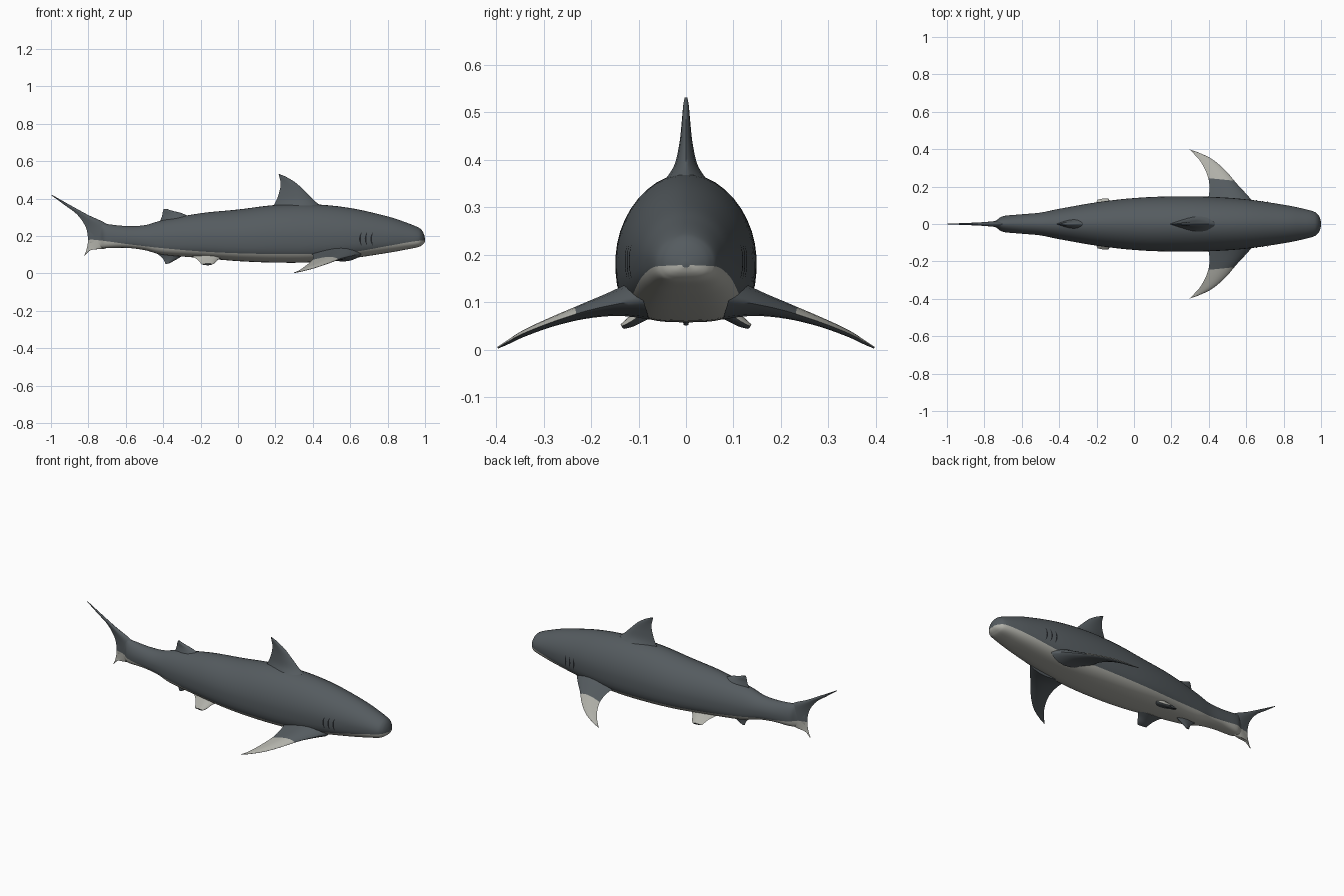
import bpy, bmesh, math
from mathutils import Vector

cube = bpy.data.objects.get("Cube")
if cube:
    bpy.data.objects.remove(cube, do_unlink=True)


def material(name, rgb):
    m = bpy.data.materials.new(name)
    m.use_nodes = True
    m.diffuse_color = (*rgb, 1)
    m.node_tree.nodes["Principled BSDF"].inputs["Base Color"].default_value = (*rgb, 1)
    return m


SLATE = material("slate grey skin", (0.09, 0.105, 0.115))
PALE = material("pale belly", (0.44, 0.44, 0.40))
SLIT = material("dark gill", (0.015, 0.017, 0.02))


def finish(bm, name, mats, angle=60):
    bmesh.ops.recalc_face_normals(bm, faces=bm.faces)
    me = bpy.data.meshes.new(name)
    bm.to_mesh(me)
    bm.free()
    for m in mats:
        me.materials.append(m)
    ob = bpy.data.objects.new(name, me)
    bpy.context.collection.objects.link(ob)
    bpy.ops.object.select_all(action="DESELECT")
    ob.select_set(True)
    bpy.context.view_layer.objects.active = ob
    bpy.ops.object.shade_smooth_by_angle(angle=math.radians(angle))
    return ob


def mirror_y(ob):
    mod = ob.modifiers.new("mirror", "MIRROR")
    mod.use_axis = (False, True, False)
    mod.use_mirror_merge = False


def smooth_rows(rows, steps):
    """Catmull-Rom through rows of numbers."""
    out = []
    for i in range(len(rows) - 1):
        p = [rows[max(i - 1, 0)], rows[i], rows[i + 1], rows[min(i + 2, len(rows) - 1)]]
        for s in range(steps):
            t = s / steps
            out.append([b + 0.5 * t * (c - a + t * (2*a - 5*b + 4*c - d + t * (3*(b - c) + d - a)))
                        for a, b, c, d in zip(*p)])
    return out + [list(rows[-1])]


def bridge(bm, rings, paint=None):
    for r0, r1 in zip(rings, rings[1:]):
        n = len(r0)
        for k in range(n):
            f = bm.faces.new((r0[k], r0[(k + 1) % n], r1[(k + 1) % n], r1[k]))
            f.material_index = paint(k) if paint else 0
    return [bm.faces.new(rings[0]), bm.faces.new(rings[-1])]


# Body stations: x, half width, top, bottom, height of colour line
stations = [
    (-0.79, 0.006, 0.24, 0.16, 0.182), (-0.74, 0.018, 0.27, 0.14, 0.177),
    (-0.70, 0.042, 0.264, 0.135, 0.172), (-0.60, 0.052, 0.254, 0.137, 0.158),
    (-0.50, 0.061, 0.258, 0.125, 0.146), (-0.40, 0.081, 0.285, 0.10, 0.135),
    (-0.20, 0.116, 0.322, 0.083, 0.118), (0.0, 0.139, 0.342, 0.066, 0.108),
    (0.2, 0.148, 0.366, 0.058, 0.104), (0.4, 0.146, 0.37, 0.06, 0.104),
    (0.6, 0.132, 0.35, 0.08, 0.113), (0.8, 0.103, 0.305, 0.11, 0.147),
    (0.9, 0.083, 0.272, 0.128, 0.165), (0.96, 0.067, 0.248, 0.14, 0.174),
    (0.982, 0.052, 0.232, 0.15, 0.176), (0.994, 0.032, 0.21, 0.161, 0.177),
    (1.0, 0.008, 0.186, 0.173, 0.178),
]
UP, LOW = 1.9, 3.0          # roundness of back and belly
N_UP, N_LOW = 14, 8
body_rows = smooth_rows(stations, 6)


def centre(top, bottom):
    return bottom + 0.42 * (top - bottom)


def ring_points(x, w, top, bottom, line):
    zc = centre(top, bottom)
    drop = min(max((zc - line) / (zc - bottom), 0.02), 0.95)
    a0 = math.asin(drop ** (LOW / 2))
    angles = [math.pi/2 - (math.pi/2 + a0) * i / N_UP for i in range(N_UP)]
    angles += [-a0 - (math.pi/2 - a0) * i / N_LOW for i in range(N_LOW + 1)]
    half = []
    for a in angles:
        e, h = (2 / UP, top - zc) if a >= 0 else (2 / LOW, zc - bottom)
        s, c = math.sin(a), max(math.cos(a), 0)
        half.append((x, w * c ** e, zc + math.copysign(h * abs(s) ** e, s)))
    return half + [(px, -py, pz) for px, py, pz in half[-2:0:-1]]


bm = bmesh.new()
rings = [[bm.verts.new(p) for p in ring_points(*row)] for row in body_rows]
total = len(rings[0])
bridge(bm, rings, lambda k: int(N_UP <= k < total - N_UP))
finish(bm, "body", (SLATE, PALE))


def side_y(x, z):
    """Half width of the body at a given point of its side."""
    i = next(i for i, r in enumerate(body_rows) if r[0] >= x)
    a, b = body_rows[i - 1], body_rows[i]
    t = (x - a[0]) / (b[0] - a[0])
    _, w, top, bottom, _ = [p + (q - p) * t for p, q in zip(a, b)]
    zc = centre(top, bottom)
    e, h = (UP, top - zc) if z > zc else (LOW, zc - bottom)
    return w * (1 - min(abs(z - zc) / h, 1) ** e) ** (1 / e)


# Gill slits: thin bowed strips lying on the skin
bm = bmesh.new()
for gx in (0.66, 0.69, 0.72):
    prev = None
    for i in range(9):
        t = i / 8
        z = 0.15 + 0.07 * t
        bow = gx - 0.008 * math.sin(math.pi * t)
        wide = 0.001 + 0.0035 * math.sin(math.pi * t)
        pair = [bm.verts.new((q, side_y(q, z) + 0.0025, z)) for q in (bow - wide, bow + wide)]
        if prev:
            bm.faces.new((prev[0], prev[1], pair[1], pair[0]))
        prev = pair
mirror_y(finish(bm, "gill_slits", (SLIT,)))


def fin(name, sections, normal, cut=None, rule=None):
    """Loft of thin foils; each section is lead xyz, trail xyz, half thickness."""
    bm = bmesh.new()
    normal = Vector(normal).normalized()
    chord = [(1 - math.cos(math.pi * i / 10)) / 2 for i in range(11)]
    rings = []
    for row in smooth_rows(sections, 5):
        lead, trail, h = Vector(row[:3]), Vector(row[3:6]), row[6]
        foil = [(t, math.sin(math.pi * t ** 0.7)) for t in chord]
        loop = foil + [(t, -y) for t, y in foil[-2:0:-1]]
        rings.append([bm.verts.new(lead.lerp(trail, t) + normal * h * y) for t, y in loop])
    bridge(bm, rings)
    if cut:
        bmesh.ops.bisect_plane(bm, geom=bm.verts[:] + bm.edges[:] + bm.faces[:],
                               plane_co=cut[0], plane_no=cut[1])
    bmesh.ops.recalc_face_normals(bm, faces=bm.faces)
    if rule:
        for f in bm.faces:
            f.material_index = int(rule(f.calc_center_median(), f.normal))
    return finish(bm, name, (SLATE, PALE))


def upright(rows):
    return [(lx, 0, lz, tx, 0, tz, h) for lx, lz, tx, tz, h in rows]


# Fins on the centre line
fin("dorsal_fin", upright([
    (0.47, 0.345, 0.18, 0.345, 0.055), (0.415, 0.383, 0.205, 0.39, 0.026),
    (0.365, 0.432, 0.222, 0.44, 0.014), (0.315, 0.48, 0.228, 0.48, 0.009),
    (0.262, 0.514, 0.222, 0.512, 0.006), (0.223, 0.531, 0.217, 0.53, 0.003)]), (0, 1, 0))

fin("second_dorsal_fin", upright([
    (-0.25, 0.30, -0.425, 0.26, 0.03), (-0.30, 0.322, -0.407, 0.305, 0.013),
    (-0.35, 0.335, -0.402, 0.33, 0.008), (-0.383, 0.346, -0.396, 0.346, 0.004)]), (0, 1, 0))

fin("anal_fin", upright([
    (-0.28, 0.105, -0.46, 0.125, 0.02), (-0.325, 0.077, -0.405, 0.084, 0.011),
    (-0.368, 0.054, -0.388, 0.05, 0.005)]), (0, 1, 0))

fin("tail_fin", upright([
    (-0.994, 0.42, -0.999, 0.419, 0.002), (-0.90, 0.367, -0.93, 0.368, 0.005),
    (-0.80, 0.312, -0.86, 0.315, 0.009), (-0.70, 0.263, -0.815, 0.25, 0.015),
    (-0.66, 0.20, -0.802, 0.185, 0.02), (-0.70, 0.137, -0.807, 0.14, 0.013),
    (-0.78, 0.128, -0.815, 0.113, 0.007), (-0.819, 0.096, -0.824, 0.092, 0.003)]),
    (0, 1, 0), ((0, 0, 0.18), (0, 0, 1)), lambda c, n: c.z < 0.18)

# Paired fins, pale on the upper side
mirror_y(fin("pectoral_fins", [
    (0.66, 0.09, 0.105, 0.38, 0.09, 0.11, 0.045), (0.61, 0.15, 0.095, 0.40, 0.15, 0.10, 0.027),
    (0.55, 0.215, 0.08, 0.402, 0.22, 0.08, 0.016), (0.49, 0.285, 0.057, 0.385, 0.28, 0.06, 0.010),
    (0.42, 0.345, 0.033, 0.355, 0.335, 0.036, 0.007), (0.35, 0.38, 0.014, 0.325, 0.37, 0.016, 0.004),
    (0.303, 0.396, 0.004, 0.298, 0.397, 0.004, 0.002)], (0, 0.28, 0.96),
    ((0.45, 0.24, 0), (0.1, 1, 0)),
    lambda c, n: n.z > 0 and c.y + 0.1 * (c.x - 0.45) > 0.24))

mirror_y(fin("pelvic_fins", [
    (-0.07, 0.06, 0.095, -0.25, 0.06, 0.095, 0.022), (-0.105, 0.09, 0.076, -0.217, 0.09, 0.074, 0.015),
    (-0.123, 0.118, 0.058, -0.202, 0.114, 0.058, 0.011),
    (-0.138, 0.136, 0.049, -0.195, 0.13, 0.048, 0.006)], (0, 0.55, 0.83),
    rule=lambda c, n: n.z > 0))
